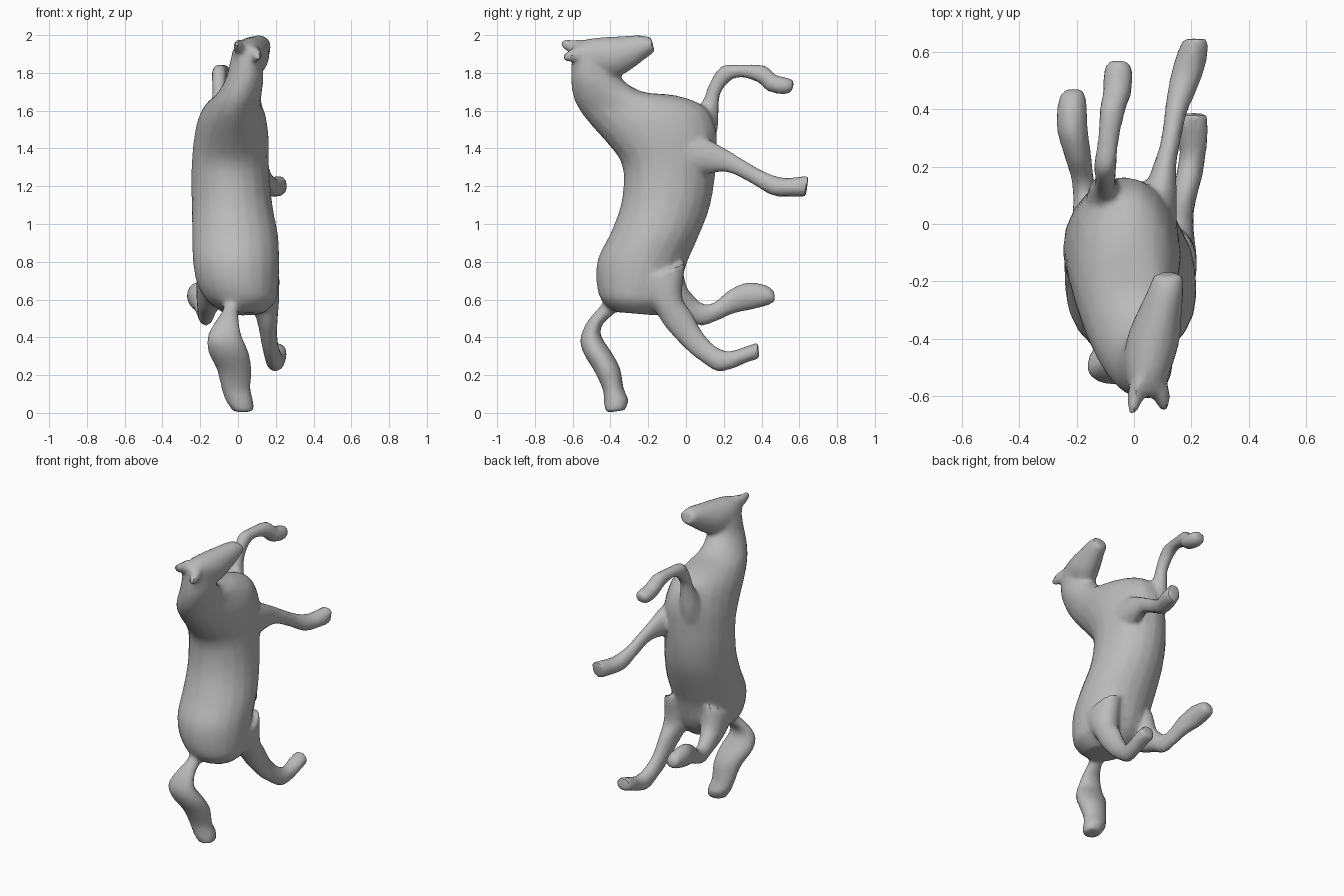
import bpy, bmesh, math
from mathutils import Vector

cube = bpy.data.objects.get("Cube")
if cube:
    bpy.data.objects.remove(cube)

SIDES, STEPS = 20, 4


def catmull(p0, p1, p2, p3, t):
    return [0.5 * (2 * b + (c - a) * t + (2 * a - 5 * b + 4 * c - d) * t * t
                   + (3 * b - a - 3 * c + d) * t ** 3)
            for a, b, c, d in zip(p0, p1, p2, p3)]


def loft(bm, stations):
    """Skin oval rings; a station is centre x, half width, y/z of one edge, y/z of the other."""
    rows = []
    last = len(stations) - 1
    for i in range(last):
        p = [stations[max(0, min(last, i + k))] for k in (-1, 0, 1, 2)]
        rows += [catmull(*p, s / STEPS) for s in range(STEPS)]
    rows.append(stations[-1])
    rings = []
    for cx, hw, y1, z1, y2, z2 in rows:
        centre = Vector((cx, (y1 + y2) / 2, (z1 + z2) / 2))
        across = Vector((0, (y2 - y1) / 2, (z2 - z1) / 2))
        ring = []
        for k in range(SIDES):
            a = 2 * math.pi * k / SIDES
            ring.append(bm.verts.new(centre + Vector((hw * math.cos(a), 0, 0))
                                     + across * math.sin(a)))
        rings.append(ring)
    faces = [bm.faces.new((a[k], a[(k + 1) % SIDES], b[(k + 1) % SIDES], b[k]))
             for a, b in zip(rings, rings[1:]) for k in range(SIDES)]
    faces += [bm.faces.new(rings[0]), bm.faces.new(rings[-1])]
    bmesh.ops.recalc_face_normals(bm, faces=faces)


# Rump, barrel, chest and neck
trunk = [
    (.03, .10, -.38, .535, -.14, .515), (.02, .18, -.45, .60, -.07, .58),
    (0, .215, -.475, .70, -.03, .66), (-.01, .228, -.465, .82, 0, .78),
    (-.015, .228, -.40, .95, .06, .92), (-.03, .215, -.345, 1.10, .12, 1.07),
    (-.04, .208, -.33, 1.25, .15, 1.22), (-.04, .203, -.35, 1.34, .16, 1.36),
    (-.035, .197, -.41, 1.42, .16, 1.50), (-.03, .178, -.49, 1.51, .10, 1.62),
    (-.02, .145, -.555, 1.59, -.05, 1.68), (.005, .12, -.595, 1.67, -.23, 1.70),
    (.035, .10, -.61, 1.77, -.34, 1.77), (.045, .085, -.605, 1.88, -.37, 1.86)]

# Head from poll to muzzle
head = [
    (.04, .05, -.60, 1.95, -.60, 1.84), (.05, .085, -.52, 1.98, -.46, 1.78),
    (.07, .092, -.42, 1.99, -.36, 1.78), (.09, .077, -.33, 1.995, -.28, 1.825),
    (.11, .063, -.25, 2.0, -.215, 1.875), (.12, .05, -.185, 1.99, -.165, 1.91)]

# Ears
ear_right = [
    (.02, .03, -.55, 1.98, -.55, 1.90), (.005, .03, -.60, 1.975, -.605, 1.90),
    (-.005, .014, -.66, 1.975, -.66, 1.935)]
ear_left = [
    (.08, .035, -.55, 1.95, -.55, 1.85), (.095, .032, -.60, 1.93, -.60, 1.86),
    (.105, .014, -.65, 1.90, -.65, 1.86)]

# Forelegs: one raised and folded, one reaching out
foreleg_right = [
    (-.10, .07, -.02, 1.46, .15, 1.42), (-.10, .06, .04, 1.58, .17, 1.52),
    (-.10, .042, .092, 1.66, .173, 1.62), (-.10, .037, .122, 1.74, .183, 1.69),
    (-.10, .040, .185, 1.835, .228, 1.752), (-.09, .037, .29, 1.845, .29, 1.777),
    (-.075, .045, .415, 1.84, .38, 1.75), (-.06, .05, .475, 1.79, .43, 1.705),
    (-.055, .052, .535, 1.775, .515, 1.685), (-.055, .038, .575, 1.76, .56, 1.70)]
foreleg_left = [
    (.07, .08, 0, 1.48, 0, 1.26), (.09, .06, .10, 1.455, .10, 1.265),
    (.105, .042, .20, 1.405, .19, 1.275), (.125, .035, .29, 1.35, .26, 1.26),
    (.145, .039, .40, 1.285, .37, 1.20), (.17, .052, .49, 1.25, .46, 1.15),
    (.195, .057, .56, 1.245, .56, 1.145), (.215, .047, .65, 1.26, .635, 1.145)]

# Hind legs, thigh to hoof
hindleg_left = [
    (.13, .09, -.30, .66, 0, .80), (.14, .078, -.18, .56, -.02, .62),
    (.155, .055, -.11, .455, .03, .53), (.165, .044, 0, .335, .08, .44),
    (.18, .044, .09, .265, .135, .37), (.195, .047, .165, .22, .20, .33),
    (.205, .047, .25, .235, .25, .33), (.205, .054, .33, .27, .31, .35),
    (.205, .05, .39, .285, .38, .375)]
hindleg_right = [
    (-.14, .08, -.25, .62, -.02, .80), (-.15, .07, -.12, .54, 0, .68),
    (-.165, .052, 0, .495, .04, .62), (-.17, .042, .08, .46, .09, .578),
    (-.18, .040, .17, .49, .15, .585), (-.195, .047, .25, .525, .22, .645),
    (-.215, .054, .34, .545, .32, .69), (-.215, .05, .42, .565, .43, .675),
    (-.21, .035, .47, .585, .47, .635)]

# Thick drooping tail
tail = [
    (-.03, .045, -.41, .62, -.33, .58), (-.04, .042, -.46, .56, -.385, .52),
    (-.06, .067, -.525, .48, -.44, .47), (-.07, .092, -.56, .39, -.45, .41),
    (-.05, .107, -.54, .31, -.40, .33), (-.02, .092, -.485, .22, -.35, .24),
    (-.01, .077, -.44, .12, -.33, .13), (.01, .072, -.435, .05, -.305, .07),
    (.03, .055, -.425, 0, -.32, .015)]

bm = bmesh.new()
for part in (trunk, head, ear_right, ear_left, foreleg_right, foreleg_left,
             hindleg_left, hindleg_right, tail):
    loft(bm, part)
mesh = bpy.data.meshes.new("rearing_horse")
bm.to_mesh(mesh)
bm.free()
horse = bpy.data.objects.new("rearing_horse", mesh)
bpy.context.scene.collection.objects.link(horse)

# Single grey clay colour
grey = bpy.data.materials.new("clay_grey")
grey.use_nodes = True
colour = (0.5, 0.5, 0.5, 1)
grey.diffuse_color = colour
grey.node_tree.nodes["Principled BSDF"].inputs["Base Color"].default_value = colour
mesh.materials.append(grey)

# Fuse the parts, soften the joins and thin out the facets
bpy.ops.object.select_all(action="DESELECT")
bpy.context.view_layer.objects.active = horse
horse.select_set(True)
remesh = horse.modifiers.new("fuse", "REMESH")
remesh.mode = "VOXEL"
remesh.voxel_size = 0.014
smooth = horse.modifiers.new("soften", "SMOOTH")
smooth.factor = 0.5
smooth.iterations = 5
decimate = horse.modifiers.new("facets", "DECIMATE")
decimate.ratio = 0.2
for name in ("fuse", "soften", "facets"):
    bpy.ops.object.modifier_apply(modifier=name)
bpy.ops.object.shade_smooth_by_angle(angle=math.radians(35))
